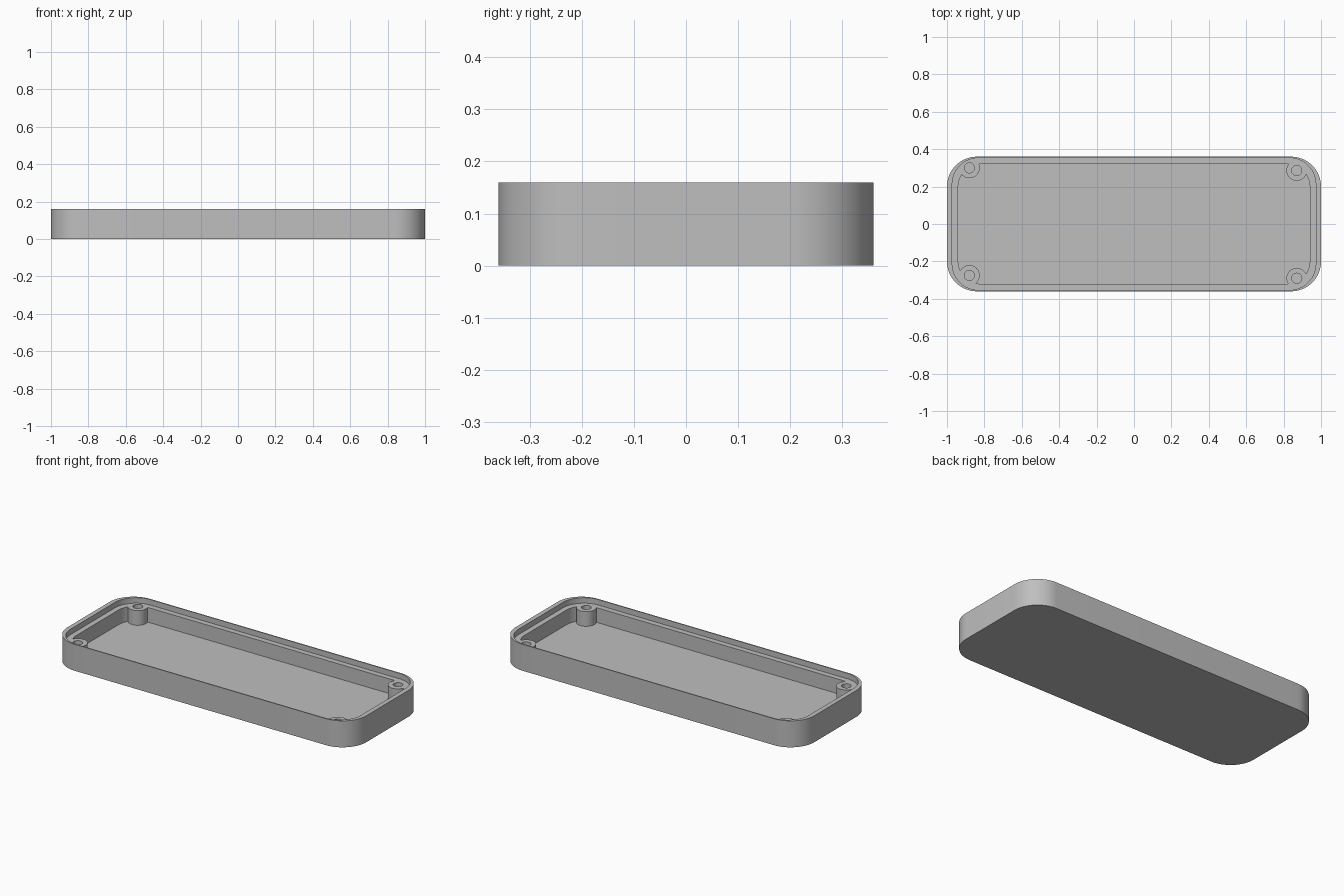
import bpy, bmesh, math

if "Cube" in bpy.data.objects:
    bpy.data.objects.remove(bpy.data.objects["Cube"])

HEIGHT, LEDGE, FLOOR = 0.16, 0.127, 0.038
BOSSES = [(-0.88, 0.30), (0.87, 0.286), (-0.88, -0.275), (0.87, -0.29)]

grey = bpy.data.materials.new("light grey")
grey.diffuse_color = (0.52, 0.52, 0.52, 1)
grey.use_nodes = True
grey.node_tree.nodes["Principled BSDF"].inputs["Base Color"].default_value = grey.diffuse_color


def prism(name, points, z0, z1):
    """Extrude a closed outline between two heights."""
    bm = bmesh.new()
    face = bm.faces.new([bm.verts.new((x, y, z0)) for x, y in points])
    top = bmesh.ops.extrude_face_region(bm, geom=[face])["geom"]
    bmesh.ops.translate(bm, vec=(0, 0, z1 - z0),
                        verts=[v for v in top if isinstance(v, bmesh.types.BMVert)])
    bmesh.ops.recalc_face_normals(bm, faces=bm.faces)
    mesh = bpy.data.meshes.new(name)
    bm.to_mesh(mesh)
    bm.free()
    mesh.materials.append(grey)
    obj = bpy.data.objects.new(name, mesh)
    bpy.context.collection.objects.link(obj)
    return obj


def rounded_rect(hx, hy, r, steps=16):
    points = []
    for i, (sx, sy) in enumerate([(1, 1), (-1, 1), (-1, -1), (1, -1)]):
        for k in range(steps + 1):
            a = math.pi / 2 * (i + k / steps)
            points.append((sx * (hx - r) + r * math.cos(a),
                           sy * (hy - r) + r * math.sin(a)))
    return points


def circle(cx, cy, r, steps=40):
    return [(cx + r * math.cos(math.tau * k / steps),
             cy + r * math.sin(math.tau * k / steps)) for k in range(steps)]


def subtract(target, cutter):
    """Cut one solid from another, then discard the cutter."""
    mod = target.modifiers.new("cut", "BOOLEAN")
    mod.operation, mod.solver, mod.object = "DIFFERENCE", "EXACT", cutter
    bpy.context.view_layer.objects.active = target
    bpy.ops.object.modifier_apply(modifier=mod.name)
    bpy.data.objects.remove(cutter)


# Outer tray block
tray = prism("tray", rounded_rect(1.0, 0.36, 0.16), 0, HEIGHT)

# Lid recess leaving a thin rim
subtract(tray, prism("recess", rounded_rect(0.972, 0.353, 0.14), LEDGE, 0.3))

# Deep cavity, with the corner screw posts left standing
cavity = prism("cavity", rounded_rect(0.94, 0.32, 0.12), FLOOR, 0.25)
for x, y in BOSSES:
    subtract(cavity, prism("post", circle(x, y, 0.055), -0.1, 0.4))
subtract(tray, cavity)

# Screw holes
for x, y in BOSSES:
    subtract(tray, prism("hole", circle(x, y, 0.027, 28), FLOOR + 0.005, 0.25))

# Smooth corners, sharp edges
bpy.ops.object.select_all(action="DESELECT")
tray.select_set(True)
bpy.context.view_layer.objects.active = tray
bpy.ops.object.shade_smooth_by_angle(angle=math.radians(30))
